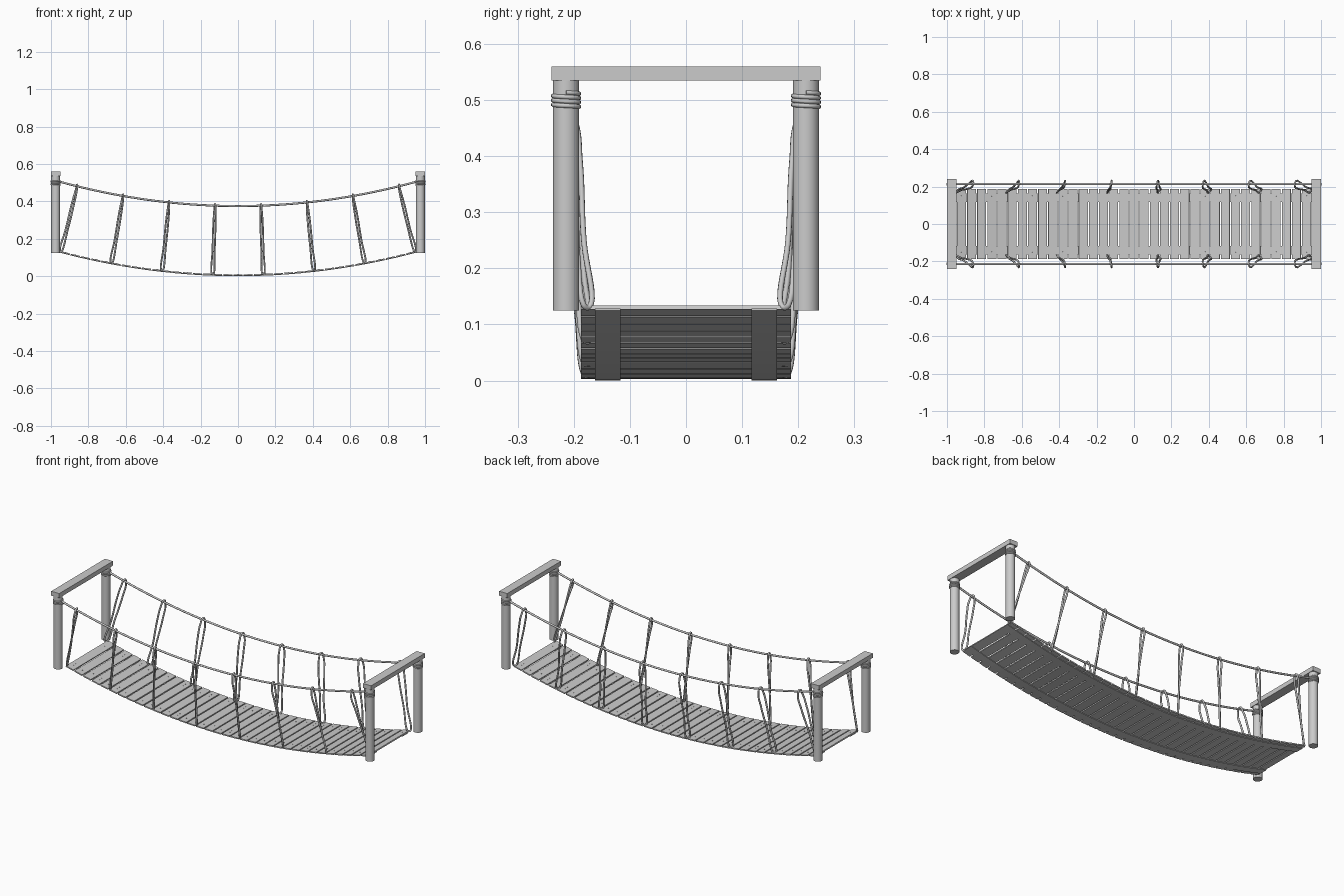
import bpy, bmesh, math
from mathutils import Matrix

if "Cube" in bpy.data.objects:
    bpy.data.objects.remove(bpy.data.objects["Cube"])

POST_X, POST_Y = 0.975, 0.2138


def deck_z(x):
    return 0.125 * (x / 0.95) ** 2


def rail_z(x):
    return 0.375 + 0.132 * (x / 0.96) ** 2


def finish(name, bm, smooth=False):
    bmesh.ops.recalc_face_normals(bm, faces=bm.faces)
    me = bpy.data.meshes.new(name)
    bm.to_mesh(me)
    bm.free()
    ob = bpy.data.objects.new(name, me)
    bpy.context.collection.objects.link(ob)
    if smooth:
        bpy.context.view_layer.objects.active = ob
        ob.select_set(True)
        bpy.ops.object.shade_smooth_by_angle(angle=math.radians(40))
        ob.select_set(False)
    return ob


def box(bm, size, mat):
    bmesh.ops.create_cube(bm, size=1, matrix=mat @ Matrix.Diagonal((*size, 1)))


def cylinder(bm, r, h, mat, seg):
    bmesh.ops.create_cone(bm, cap_ends=True, segments=seg, radius1=r, radius2=r,
                          depth=h, matrix=mat)


def rope(name, points, radius, closed=False, bezier=False):
    cu = bpy.data.curves.new(name, 'CURVE')
    cu.dimensions = '3D'
    cu.bevel_depth = radius
    cu.bevel_resolution = 2
    cu.use_fill_caps = True
    cu.resolution_u = 8
    sp = cu.splines.new('BEZIER' if bezier else 'POLY')
    pts = sp.bezier_points if bezier else sp.points
    pts.add(len(points) - 1)
    for p, co in zip(pts, points):
        if bezier:
            p.co = co
            p.handle_left_type = p.handle_right_type = 'AUTO'
        else:
            p.co = (*co, 1)
    sp.use_cyclic_u = closed
    sp.use_smooth = True
    ob = bpy.data.objects.new(name, cu)
    bpy.context.collection.objects.link(ob)
    return ob


# Posts, cross beams and rope lashings
for sx, end in ((-1, "left"), (1, "right")):
    bm = bmesh.new()
    box(bm, (0.05, 0.48, 0.025), Matrix.Translation((sx * POST_X, 0, 0.5475)))
    finish(end + "_beam", bm)
    for sy, side in ((-1, "front"), (1, "back")):
        bm = bmesh.new()
        cylinder(bm, 0.0235, 0.411, Matrix.Translation((sx * POST_X, sy * POST_Y, 0.3305)), 24)
        finish(f"{end}_{side}_post", bm, True)
        coil = []
        for i in range(3 * 20 + 11):
            a = i / 20 * math.tau
            coil.append((sx * (POST_X - 0.0232 * math.cos(a)),
                         sy * POST_Y + 0.0232 * math.sin(a), 0.486 + 0.0078 * i / 20))
        rope(f"{end}_{side}_lashing", coil, 0.004)

# Deck planks following the sag, with nails into the straps
N = 35
pitch = 1.9 / N
planks, nails = bmesh.new(), bmesh.new()
for i in range(N):
    x = -0.95 + pitch * (i + 0.5)
    slope = math.atan(2 * 0.125 * x / 0.95 ** 2)
    frame = Matrix.Translation((x, 0, deck_z(x) + 0.0065)) @ Matrix.Rotation(-slope, 4, 'Y')
    box(planks, (0.048, 0.374, 0.007), frame)
    for y in (-0.15, -0.13, 0.13, 0.15):
        cylinder(nails, 0.0022, 0.002, frame @ Matrix.Translation((0, y, 0.0038)), 8)
finish("planks", planks)
finish("nails", nails)

for sy, side in ((-1, "front"), (1, "back")):
    # Flat strap under the planks
    bm = bmesh.new()
    prev = None
    for i in range(N + 1):
        x = -0.95 + pitch * i
        ring = [bm.verts.new((x, sy * y, deck_z(x) + z))
                for y, z in ((0.117, 0), (0.162, 0), (0.162, 0.0035), (0.117, 0.0035))]
        if prev:
            for k in range(4):
                bm.faces.new((prev[k], prev[k - 1], ring[k - 1], ring[k]))
        else:
            bm.faces.new(ring)
        prev = ring
    bm.faces.new(prev)
    finish(side + "_strap", bm)

    # Sagging handrail rope
    rail = [(x, sy * POST_Y, rail_z(x)) for x in (-0.965 + 1.93 * i / 40 for i in range(41))]
    rope(side + "_handrail", rail, 0.0055)

    # Rope loops tying the handrail to the plank ends
    for i in range(8):
        t = (i - 3.5) / 3.5
        xt, xb = 0.86 * t, 0.946 * t
        zt, zb = rail_z(xt), deck_z(xb)

        def at(y, f, dx=0, dz=0):
            return (xb + (xt - xb) * f + dx, sy * y, zb + (zt - zb) * f + dz)

        loop = [at(0.176, 0, 0, 0.006), at(0.169, 0, -0.006, 0.013),
                at(0.182, 0.35, -0.006), at(0.189, 0.75, -0.006),
                at(0.198, 0.95, -0.003), at(0.2138, 1, 0, 0.009),
                at(0.230, 0.95, 0.003), at(0.222, 0.75, 0.006),
                at(0.196, 0.35, 0.006), at(0.183, 0, 0.006, 0.012)]
        rope(f"{side}_hanger_{i + 1}", loop, 0.005, True, True)
